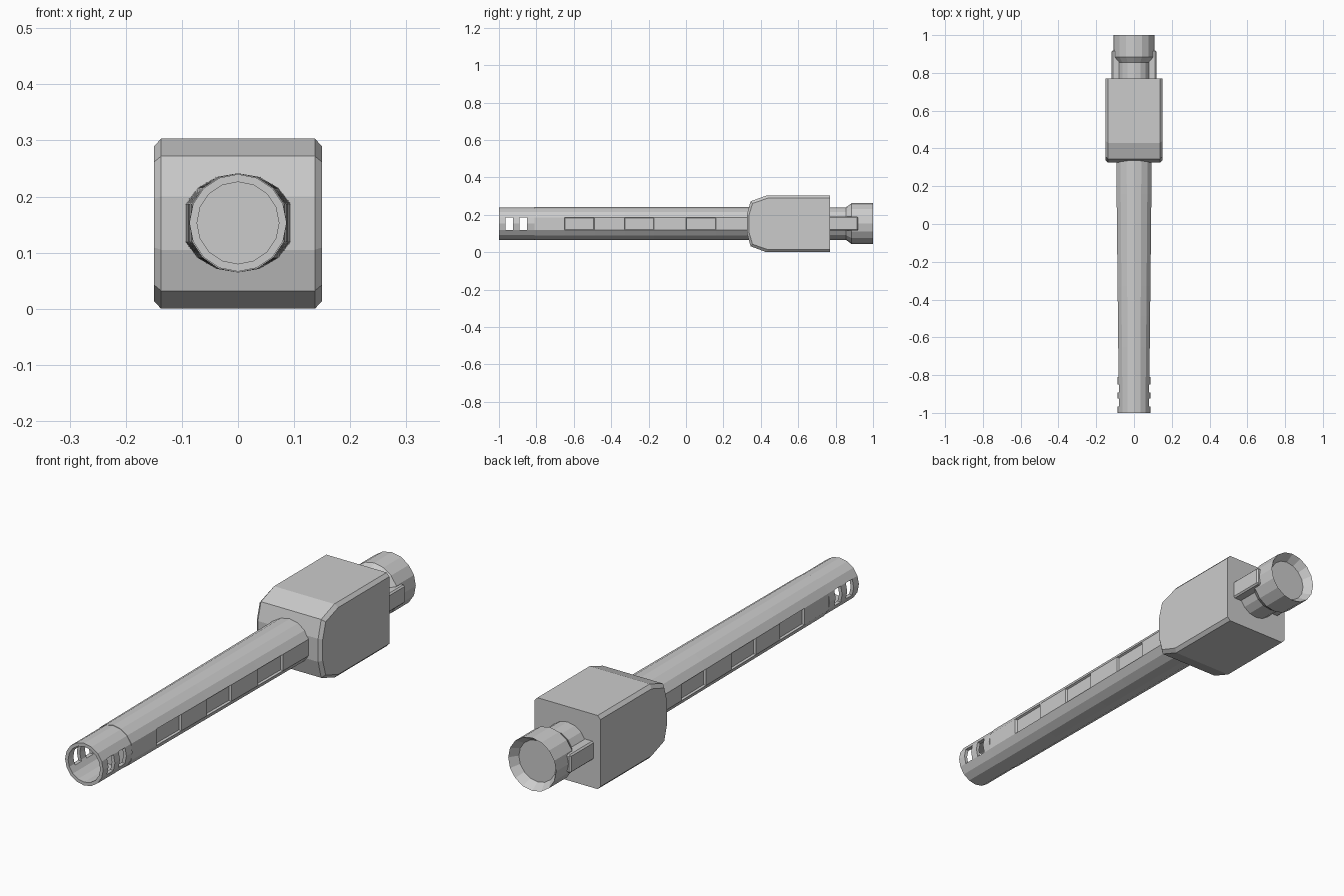
import bpy, bmesh, math
from mathutils import Matrix, Vector

if "Cube" in bpy.data.objects:
    bpy.data.objects.remove(bpy.data.objects["Cube"])

CZ = 0.153      # height of the barrel axis
SIDES = 16


def finish(name, bm):
    bmesh.ops.recalc_face_normals(bm, faces=bm.faces)
    mesh = bpy.data.meshes.new(name)
    bm.to_mesh(mesh)
    bm.free()
    obj = bpy.data.objects.new(name, mesh)
    bpy.context.collection.objects.link(obj)
    return obj


def loft(rings):
    """Skin a list of equal-length closed rings and cap both ends."""
    bm = bmesh.new()
    loops = [[bm.verts.new(p) for p in ring] for ring in rings]
    n = len(loops[0])
    for a, b in zip(loops, loops[1:]):
        for i in range(n):
            j = (i + 1) % n
            bm.faces.new((a[i], a[j], b[j], b[i]))
    bm.faces.new(loops[0])
    bm.faces.new(loops[-1])
    return bm


def ring(y, r, sx=1.0, flat_sides=False):
    """Polygon ring around the y axis; flat_sides drops the two side points."""
    pts = []
    for k in range(SIDES):
        if flat_sides and k % (SIDES // 2) == 0:
            continue
        a = 2 * math.pi * k / SIDES
        pts.append((sx * r * math.cos(a), y, CZ + r * math.sin(a)))
    return pts


def lathe(name, profile):
    return finish(name, loft([ring(y, r) for y, r in profile]))


def box(name, center, size, bevel=0.0):
    bm = bmesh.new()
    bmesh.ops.create_cube(bm, size=1, matrix=Matrix.Translation(center)
                          @ Matrix.Diagonal((*size, 1)))
    if bevel:
        bmesh.ops.bevel(bm, geom=bm.edges[:], offset=bevel, segments=1, affect='EDGES')
    return finish(name, bm)


# Barrel: widens sideways toward the housing, with recessed side panels
stations = [-0.81, -0.65, -0.49, -0.33, -0.17, 0.0, 0.16, 0.36]
bm = loft([ring(y, 0.0885, 1 + 0.15 * (y + 0.81) / 1.15, True) for y in stations])
bm.normal_update()
bmesh.ops.recalc_face_normals(bm, faces=bm.faces)
panels = []
for f in bm.faces:
    c = f.calc_center_median()
    in_panel = any(a < c.y < a + 0.17 for a in (-0.65, -0.33, 0.0))
    if abs(f.normal.x) > 0.97 and in_panel:
        panels.append(f)
bmesh.ops.inset_individual(bm, faces=panels, thickness=0.005, depth=0)
for f in panels:
    offset = Vector((-0.008 if f.calc_center_median().x > 0 else 0.008, 0, 0))
    bmesh.ops.translate(bm, verts=f.verts[:], vec=offset)
finish("barrel", bm)

# Hollow muzzle with two slots cut through the sides
muzzle = lathe("muzzle", [(-0.81, 0.0868), (-1.0, 0.0868), (-1.0, 0.073), (-0.82, 0.073)])
for i, y in enumerate((-0.945, -0.87)):
    cutter = box(f"slot_cutter_{i + 1}", (0, y, CZ), (0.3, 0.042, 0.0655))
    cutter.hide_render = True
    cutter.display_type = 'WIRE'
    mod = muzzle.modifiers.new("slot", 'BOOLEAN')
    mod.operation = 'DIFFERENCE'
    mod.solver = 'EXACT'
    mod.object = cutter

# Housing: rounded nose profile with chamfered side faces
nose = [(0.77, 0.0), (0.77, 0.303), (0.43, 0.303), (0.345, 0.272),
        (0.325, 0.2), (0.325, 0.105), (0.345, 0.032), (0.43, 0.0)]
inner = [(0.77 + (y - 0.77) * 0.975, 0.1515 + (z - 0.1515) * 0.91) for y, z in nose]
finish("housing", loft([[(x, y, z) for y, z in prof] for x, prof in
                        ((-0.15, inner), (-0.137, nose), (0.137, nose), (0.15, inner))]))

# Rear neck flaring into a collar with a dished end
lathe("rear_collar", [(0.75, 0.087), (0.855, 0.087), (0.885, 0.109),
                      (1.0, 0.109), (0.965, 0.085)])

# Side lugs joining the housing and collar
for side, s in (("left", -1), ("right", 1)):
    box(f"{side}_lug", (s * 0.096, 0.84, CZ), (0.044, 0.16, 0.076), bevel=0.006)
